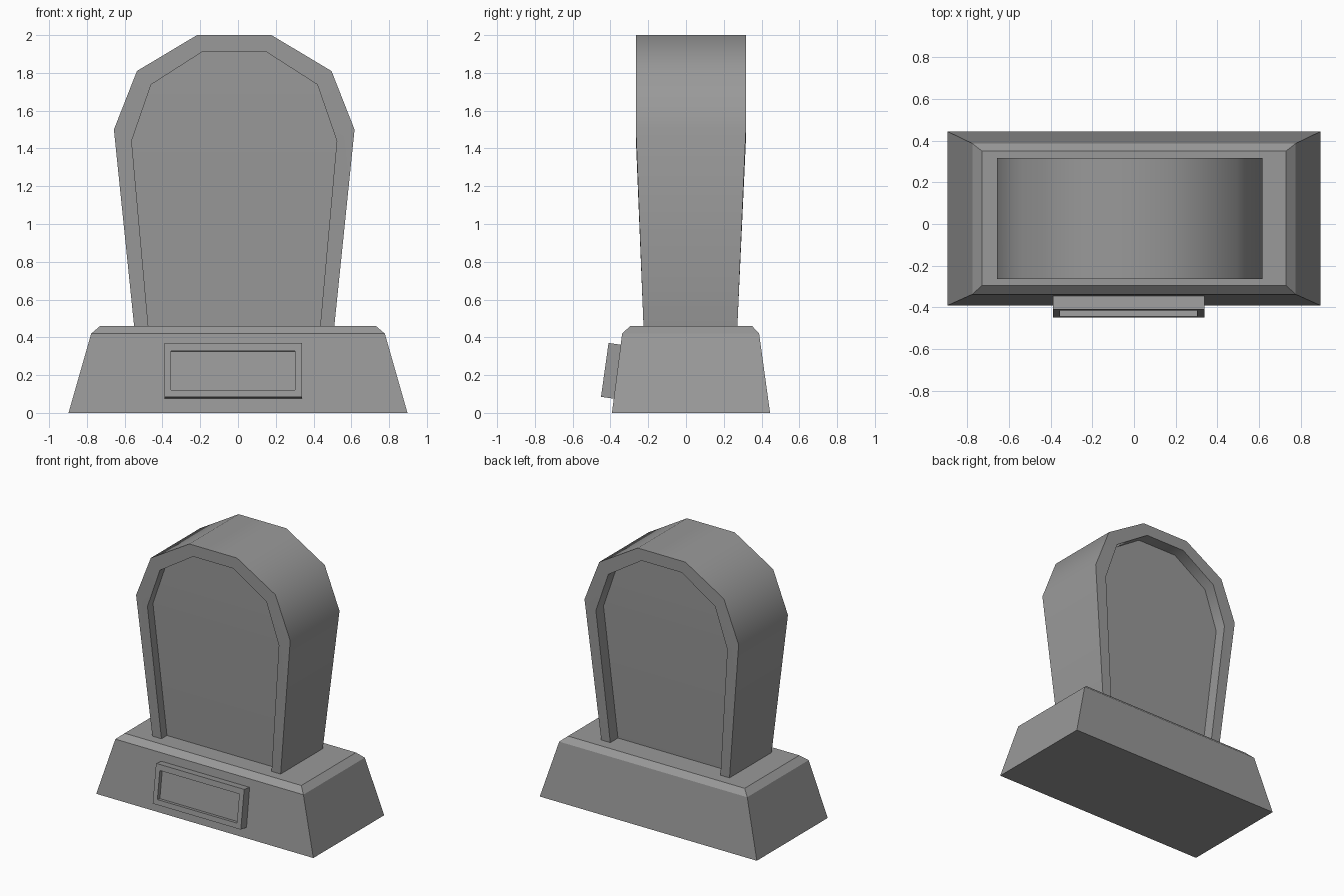
import bpy
import bmesh
import math

if "Cube" in bpy.data.objects:
    bpy.data.objects.remove(bpy.data.objects["Cube"])

GREY = bpy.data.materials.new("dark_stone")
GREY.diffuse_color = (0.32, 0.32, 0.32, 1)
GREY.use_nodes = True
GREY.node_tree.nodes["Principled BSDF"].inputs["Base Color"].default_value = GREY.diffuse_color


def skin(name, loops, closed):
    """Join consecutive point loops with quads and cap the first and last."""
    bm = bmesh.new()
    rows = [[bm.verts.new(p) for p in loop] for loop in loops]
    n = len(rows[0])
    for a, b in zip(rows, rows[1:]):
        for i in range(n if closed else n - 1):
            j = (i + 1) % n
            bm.faces.new((a[i], a[j], b[j], b[i]))
    for row, flip in ((rows[0], True), (rows[-1], False)):
        for i in range(n // 2 - 1):
            quad = [row[i], row[i + 1], row[n - 2 - i], row[n - 1 - i]]
            bm.faces.new(quad[::-1] if flip else quad)
    mesh = bpy.data.meshes.new(name)
    bm.to_mesh(mesh)
    bm.free()
    mesh.materials.append(GREY)
    obj = bpy.data.objects.new(name, mesh)
    bpy.context.collection.objects.link(obj)
    return obj


def rect(hx, y0, y1, z):
    return [(-hx, y0, z), (hx, y0, z), (hx, y1, z), (-hx, y1, z)]


# Sloped plinth with a chamfered top edge
skin("plinth", [rect(0.897, -0.392, 0.445, 0), rect(0.777, -0.338, 0.387, 0.42),
                rect(0.73, -0.295, 0.35, 0.46)], True)

# Upright stone: arched slab with a recessed panel on front and back
CX, FRONT_DEPTH, BACK_DEPTH = -0.02, 0.065, 0.09
OUTER = [(0.53, 0.46), (0.637, 1.5), (0.515, 1.81), (0.197, 2.0)]
INNER = [(0.455, 0.46), (0.543, 1.44), (0.44, 1.738), (0.165, 1.914)]


def arch(half, side, inset=0.0):
    pts = [(-x, z) for x, z in half] + half[::-1]
    loop = []
    for x, z in pts:
        t = min(1, (z - 0.46) / 0.98)
        y = -0.225 - 0.04 * t + inset if side < 0 else 0.272 + 0.045 * t - inset
        loop.append((CX + x, y, z))
    return loop


stone = skin("headstone", [arch(INNER, -1, FRONT_DEPTH), arch(INNER, -1), arch(OUTER, -1),
                           arch(OUTER, 1), arch(INNER, 1), arch(INNER, 1, BACK_DEPTH)], False)
bpy.context.view_layer.objects.active = stone
stone.select_set(True)
bpy.ops.object.shade_smooth_by_angle(angle=math.radians(40))


# Tilted plaque with a recessed face, leaning with the plinth front
def plate(x0, x1, z0, z1, back):
    loop = []
    for x, z in ((x0, z0), (x0, z1), (x1, z1), (x1, z0)):
        y = -0.45 + 0.04 * (z - 0.085) / 0.285
        loop.append((x, y + back, z - 0.14 * back))
    return loop


skin("plaque", [plate(-0.355, 0.302, 0.122, 0.328, 0.03), plate(-0.355, 0.302, 0.122, 0.328, 0),
                plate(-0.39, 0.338, 0.085, 0.37, 0), plate(-0.39, 0.338, 0.085, 0.37, 0.075)],
     True)
